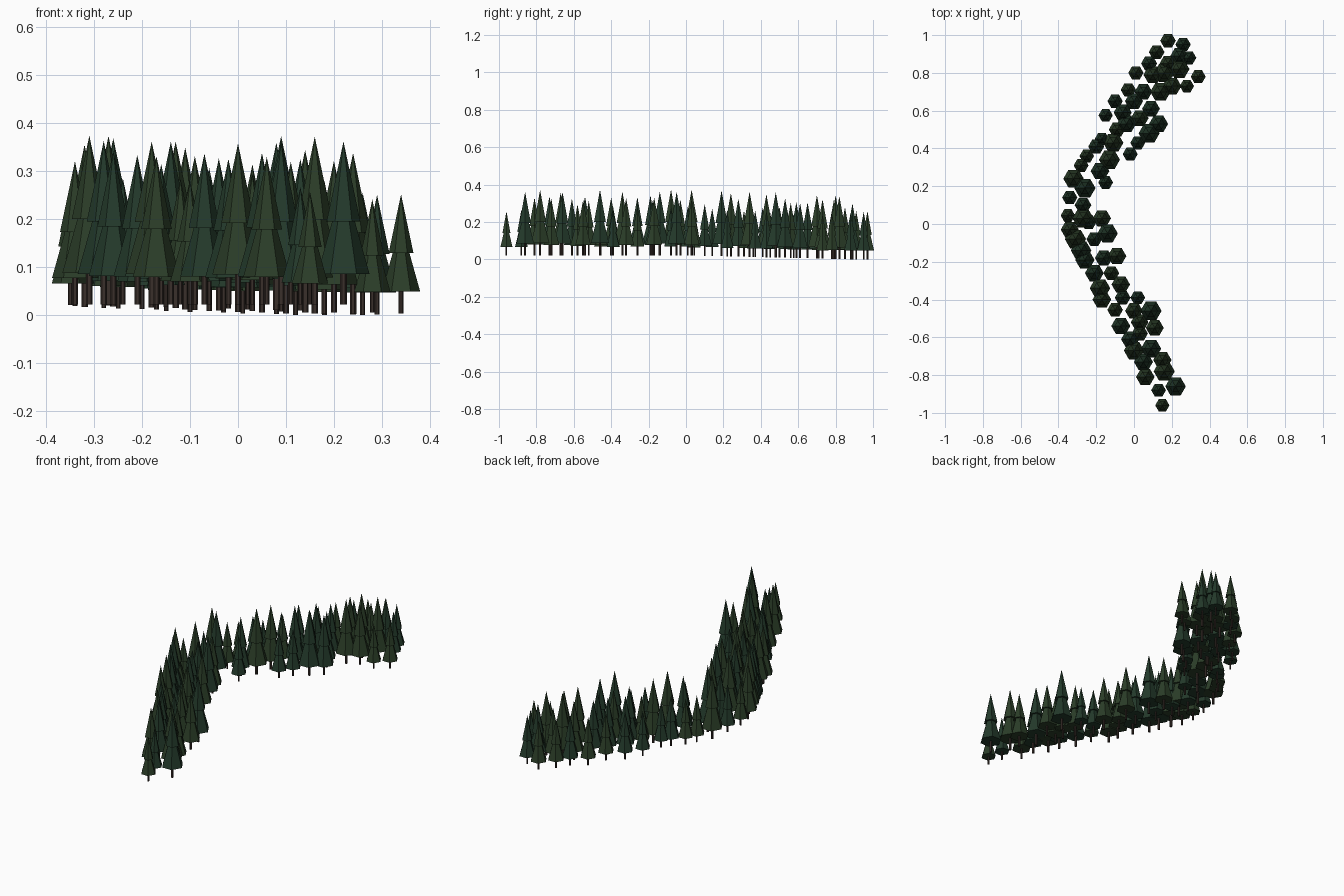
import bpy, bmesh, random
from mathutils import Matrix

if "Cube" in bpy.data.objects:
    bpy.data.objects.remove(bpy.data.objects["Cube"])

random.seed(4)


def material(name, rgb):
    m = bpy.data.materials.new(name)
    m.diffuse_color = (*rgb, 1)
    m.use_nodes = True
    m.node_tree.nodes["Principled BSDF"].inputs["Base Color"].default_value = m.diffuse_color
    return m


bark = material("bark", (0.042, 0.029, 0.024))
greens = [material("needles_blue_green", (0.017, 0.042, 0.024)),
          material("needles_green", (0.024, 0.047, 0.021))]


def tier(bm, z0, z1, r0, r1, mat):
    """Six-sided cone or post between two heights."""
    before = set(bm.faces)
    bmesh.ops.create_cone(bm, cap_ends=True, segments=6, radius1=r0, radius2=r1,
                          depth=z1 - z0, matrix=Matrix.Translation((0, 0, (z0 + z1) / 2))
                          @ Matrix.Rotation(0.5235988, 4, 'Z'))
    for f in set(bm.faces) - before:
        f.material_index = mat


def pine_mesh(green):
    """Pine of unit height: trunk and two stacked cones of needles."""
    bm = bmesh.new()
    tier(bm, 0, 0.25, 0.020, 0.020, 0)
    tier(bm, 0.185, 0.76, 0.16, 0, 1)
    tier(bm, 0.507, 1, 0.104, 0, 1)
    # turn so that a corner points along +x
    bm.verts.ensure_lookup_table()
    v = bm.verts[0].co
    if abs(v.x) < 1e-4 or abs(v.y / v.x) < 1e-3 or abs(abs(v.y / v.x) - 1.732) < 1e-2:
        if abs(v.x) < 1e-4 or abs(abs(v.y / v.x) - 0.577) < 1e-2:
            bmesh.ops.rotate(bm, verts=bm.verts, matrix=Matrix.Rotation(0.5235988, 3, 'Z'))
    else:
        bmesh.ops.rotate(bm, verts=bm.verts, matrix=Matrix.Rotation(0.5235988, 3, 'Z'))
    me = bpy.data.meshes.new("pine")
    bm.to_mesh(me)
    bm.free()
    me.materials.append(bark)
    me.materials.append(green)
    return me


meshes = [pine_mesh(g) for g in greens]


def plant(name, x, y, height):
    # ground falls away gently towards the back
    ground = max(0, 0.022 - 0.024 * max(0, y))
    ob = bpy.data.objects.new(name, random.choice(meshes))
    ob.location = (x, y, ground)
    ob.scale = (height,) * 3
    bpy.context.collection.objects.link(ob)


# tree positions by size
tall = [(.22, -.86), (.16, -.78), (.09, -.66), (0, -.67), (.09, -.46), (-.18, -.34),
        (-.28, -.14), (-.31, -.08), (-.14, -.05), (-.27, .03), (-.26, .19), (-.32, .24),
        (-.13, .34), (-.11, .43), (.08, .48), (.14, .70), (.16, .80), (.24, .82)]
medium = [(.06, -.81), (.05, -.73), (.15, -.72), (-.02, -.61), (.11, -.55), (-.07, -.54),
          (0, -.46), (-.17, -.40), (-.07, -.32), (-.21, -.26), (-.26, -.19), (-.16, -.18),
          (-.09, -.17), (-.34, -.03), (-.17, .03), (-.18, .28), (-.04, .53), (.13, .53),
          (-.06, .59), (.09, .61), (0, .65), (.05, .70), (.20, .73), (.10, .79)]
small = [(.15, -.96), (.13, -.88), (-.10, -.455), (-.06, -.39), (.02, -.39), (-.12, -.26),
         (-.35, .045), (-.34, .14), (-.15, .22), (-.28, .31), (-.25, .36), (-.20, .41),
         (-.02, .37), (.02, .43), (-.17, .45), (-.15, .575), (-.10, .65), (-.03, .71),
         (.01, .80), (.08, .85), (.12, .91), (.18, .97), (.26, .95), (.29, .88),
         (.34, .78), (.28, .73)]
for name, spots, h, vary in (("tall_pine", tall, 0.345, 0.01),
                             ("medium_pine", medium, 0.305, 0.015),
                             ("small_pine", small, 0.25, 0.015)):
    for x, y in spots:
        plant(name, x, y, h + random.uniform(-vary, vary))

# filler pines in the middle of the belt: start, end, count
for (x0, y0), (x1, y1), n in (((.03, -.58), (.03, -.52), 2), ((-.21, -.08), (-.27, .10), 3),
                              ((-.09, .50), (.03, .56), 3), ((.18, .85), (.24, .89), 2)):
    for i in range(n):
        t = i / (n - 1)
        plant("filler_pine", x0 + (x1 - x0) * t, y0 + (y1 - y0) * t, random.uniform(.25, .3))
